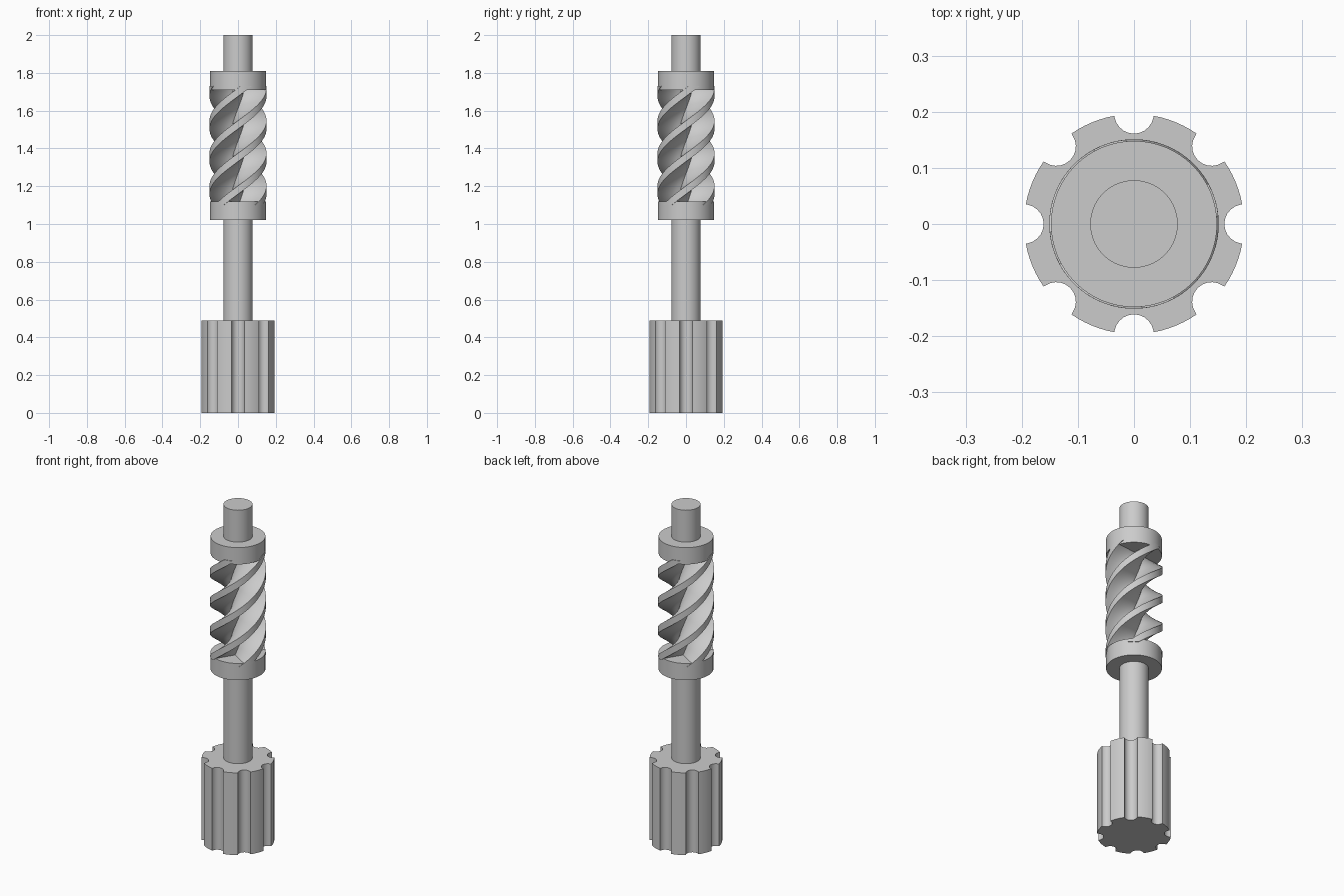
import bpy, bmesh, math
from math import pi, sin, cos

if "Cube" in bpy.data.objects:
    bpy.data.objects.remove(bpy.data.objects["Cube"])

grey = bpy.data.materials.new("steel_grey")
grey.diffuse_color = (0.6, 0.6, 0.6, 1)
grey.use_nodes = True
grey.node_tree.nodes["Principled BSDF"].inputs["Base Color"].default_value = grey.diffuse_color


def sweep(name, profile, z0, z1, layers=1, turn=0.0, start=0.0):
    """Extrude a closed xy profile from z0 to z1, twisting it by turn radians."""
    bm = bmesh.new()
    rings = []
    for i in range(layers + 1):
        t = i / layers
        a = start + turn * t
        c, s = cos(a), sin(a)
        rings.append([bm.verts.new((x * c - y * s, x * s + y * c, z0 + (z1 - z0) * t))
                      for x, y in profile])
    n = len(profile)
    for low, high in zip(rings, rings[1:]):
        for k in range(n):
            m = (k + 1) % n
            bm.faces.new((low[k], low[m], high[m], high[k]))
    bm.faces.new(rings[0][::-1])
    bm.faces.new(rings[-1])
    mesh = bpy.data.meshes.new(name)
    bm.to_mesh(mesh)
    bm.free()
    mesh.materials.append(grey)
    ob = bpy.data.objects.new(name, mesh)
    bpy.context.collection.objects.link(ob)
    bpy.ops.object.select_all(action='DESELECT')
    ob.select_set(True)
    bpy.context.view_layer.objects.active = ob
    bpy.ops.object.shade_smooth_by_angle(angle=math.radians(35))
    return ob


def circle(r, n=64):
    return [(r * cos(2 * pi * k / n), r * sin(2 * pi * k / n)) for k in range(n)]


def rotated(points, a):
    return [(x * cos(a) - y * sin(a), x * sin(a) + y * cos(a)) for x, y in points]


# Fluted handle: round bar with eight scooped grooves
R, GROOVE = 0.196, 0.035
half = 2 * math.asin(GROOVE / (2 * R))       # angle where groove meets the rim
bite = pi / 2 + half / 2                     # groove arc sweep to the rim
tooth = []
for k in range(13):                          # scoop, from lower to upper corner
    a = -bite + 2 * bite * k / 12
    tooth.append((R - GROOVE * cos(a) if abs(a) < bite - 1e-6 else R * cos(half),
                  GROOVE * sin(a) if abs(a) < bite - 1e-6 else math.copysign(R * sin(half), a)))
for k in range(1, 6):                        # rim up to the next groove
    a = half + (pi / 4 - 2 * half) * k / 6
    tooth.append((R * cos(a), R * sin(a)))
handle = [p for i in range(8) for p in rotated(tooth, i * pi / 4)]
sweep("fluted_handle", handle, 0, 0.49)

# Shafts and collars
sweep("lower_shaft", circle(0.078), 0.49, 1.02)
sweep("lower_collar", circle(0.148), 1.02, 1.12)
sweep("upper_collar", circle(0.148), 1.71, 1.81)
sweep("top_shaft", circle(0.078), 1.81, 2.0)

# Four-start screw: a cross profile twisted along the axis
W, TIP, LEAD, LAND_Z = 0.03, 0.151, 0.69, 1.18
edge = math.asin(W / TIP)
end_x = TIP * cos(edge)
arm = [(W + (end_x - W) * k / 6, -W) for k in range(6)]
arm += [(TIP * cos(edge * t), TIP * sin(edge * t)) for t in (-1, -0.5, 0, 0.5, 1)]
arm += [(W + (end_x - W) * k / 6, W) for k in range(5, 0, -1)]
cross = [p for i in range(4) for p in rotated(arm, i * pi / 2)]
Z0, Z1 = 1.10, 1.73
sweep("twisted_screw", cross, Z0, Z1, 72, 2 * pi * (Z1 - Z0) / LEAD,
      2 * pi * (Z0 - LAND_Z) / LEAD)
